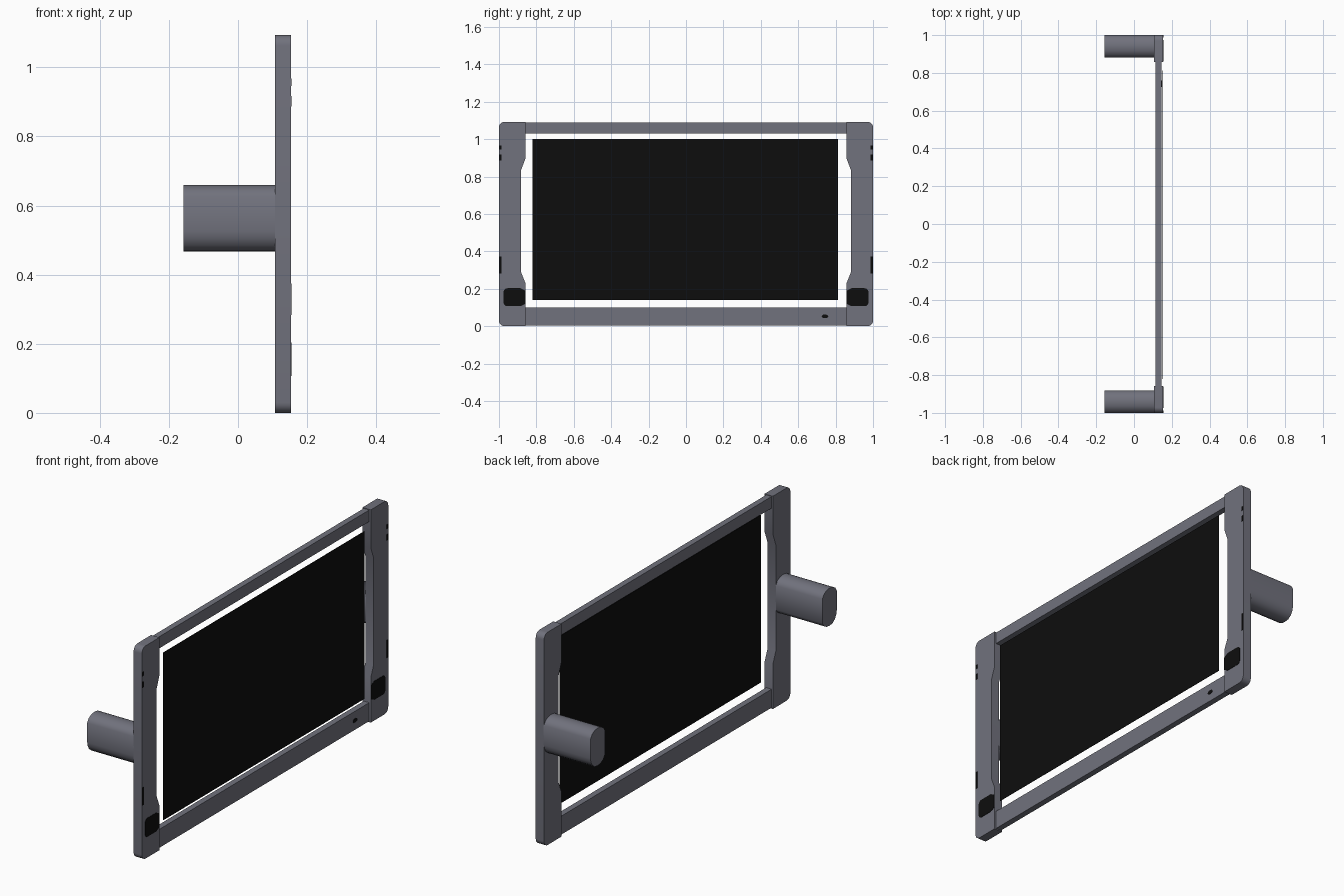
import bpy, bmesh, math

if "Cube" in bpy.data.objects:
    bpy.data.objects.remove(bpy.data.objects["Cube"])


def material(name, rgb):
    m = bpy.data.materials.new(name)
    m.diffuse_color = (*rgb, 1)
    m.use_nodes = True
    m.node_tree.nodes["Principled BSDF"].inputs["Base Color"].default_value = m.diffuse_color
    return m


GREY = material("slate grey", (0.165, 0.168, 0.205))
BLACK = material("black", (0.004, 0.004, 0.004))


def prism(name, profile, x0, x1, mat, smooth=False):
    """Extrude a (y, z) outline along x."""
    bm = bmesh.new()
    a = [bm.verts.new((x0, y, z)) for y, z in profile]
    b = [bm.verts.new((x1, y, z)) for y, z in profile]
    n = len(a)
    bm.faces.new(a)
    bm.faces.new(b[::-1])
    for i in range(n):
        j = (i + 1) % n
        bm.faces.new((a[i], b[i], b[j], a[j]))
    bmesh.ops.recalc_face_normals(bm, faces=bm.faces)
    me = bpy.data.meshes.new(name)
    bm.to_mesh(me)
    bm.free()
    me.materials.append(mat)
    ob = bpy.data.objects.new(name, me)
    bpy.context.collection.objects.link(ob)
    if smooth:
        bpy.ops.object.select_all(action='DESELECT')
        ob.select_set(True)
        bpy.context.view_layer.objects.active = ob
        bpy.ops.object.shade_smooth_by_angle(angle=math.radians(35))
    return ob


def rect(y0, y1, z0, z1):
    return [(y0, z0), (y1, z0), (y1, z1), (y0, z1)]


def arc(cy, cz, r, a0, a1, n=6):
    return [(cy + r * math.cos(math.radians(a0 + (a1 - a0) * i / n)),
             cz + r * math.sin(math.radians(a0 + (a1 - a0) * i / n)))
            for i in range(n + 1)]


H, R = 1.093, 0.03

# Outlines for the +y side
post = ([(0.858, 0)] + arc(1 - R, R, R, -90, 0) + arc(1 - R, H - R, R, 0, 90)
        + [(0.858, H), (0.858, 0.898), (0.882, 0.834), (0.882, 0.289), (0.858, 0.23)])
grip = [(1.0, 0.525), (1.0, 0.625), (0.987, 0.645), (0.965, 0.657), (0.941, 0.66),
        (0.917, 0.657), (0.895, 0.645), (0.882, 0.625), (0.882, 0.502), (0.895, 0.482),
        (0.917, 0.47), (0.941, 0.467), (0.965, 0.47), (0.985, 0.485), (0.996, 0.505)]
pad = (arc(0.955, 0.127, 0.02, -90, 0) + arc(0.955, 0.183, 0.02, 0, 90)
       + [(0.885, 0.203), (0.859, 0.19), (0.859, 0.12), (0.885, 0.107)])
marks = [(0.946, 0.967), (0.887, 0.917), (0.283, 0.374)]

for side, s in (("left", -1), ("right", 1)):
    def flip(outline):
        return [(s * y, z) for y, z in outline]
    # Side post, rear handle, black corner pad and small edge marks
    prism(side + "_post", flip(post), 0.107, 0.154, GREY, True)
    prism(side + "_handle", flip(grip), -0.157, 0.11, GREY, True)
    prism(side + "_pad", flip(pad), 0.152, 0.1555, BLACK)
    for i, (z0, z1) in enumerate(marks):
        prism(f"{side}_edge_mark_{i + 1}", flip(rect(0.987, 0.9995, z0, z1)),
              0.152, 0.1555, BLACK)

# Cross rails
prism("top_rail", rect(-0.87, 0.87, 1.03, 1.09), 0.114, 0.145, GREY)
prism("bottom_rail", rect(-0.87, 0.87, 0.005, 0.10), 0.114, 0.145, GREY)

# Small oval indicator on the bottom rail
oval = [(0.743 + 0.018 * math.cos(t), 0.053 + 0.01 * math.sin(t))
        for t in (math.tau * i / 16 for i in range(16))]
prism("indicator", oval, 0.143, 0.147, BLACK)

# Thin floating screen panel
prism("screen", rect(-0.82, 0.813, 0.139, 1.0), 0.149, 0.151, BLACK)
